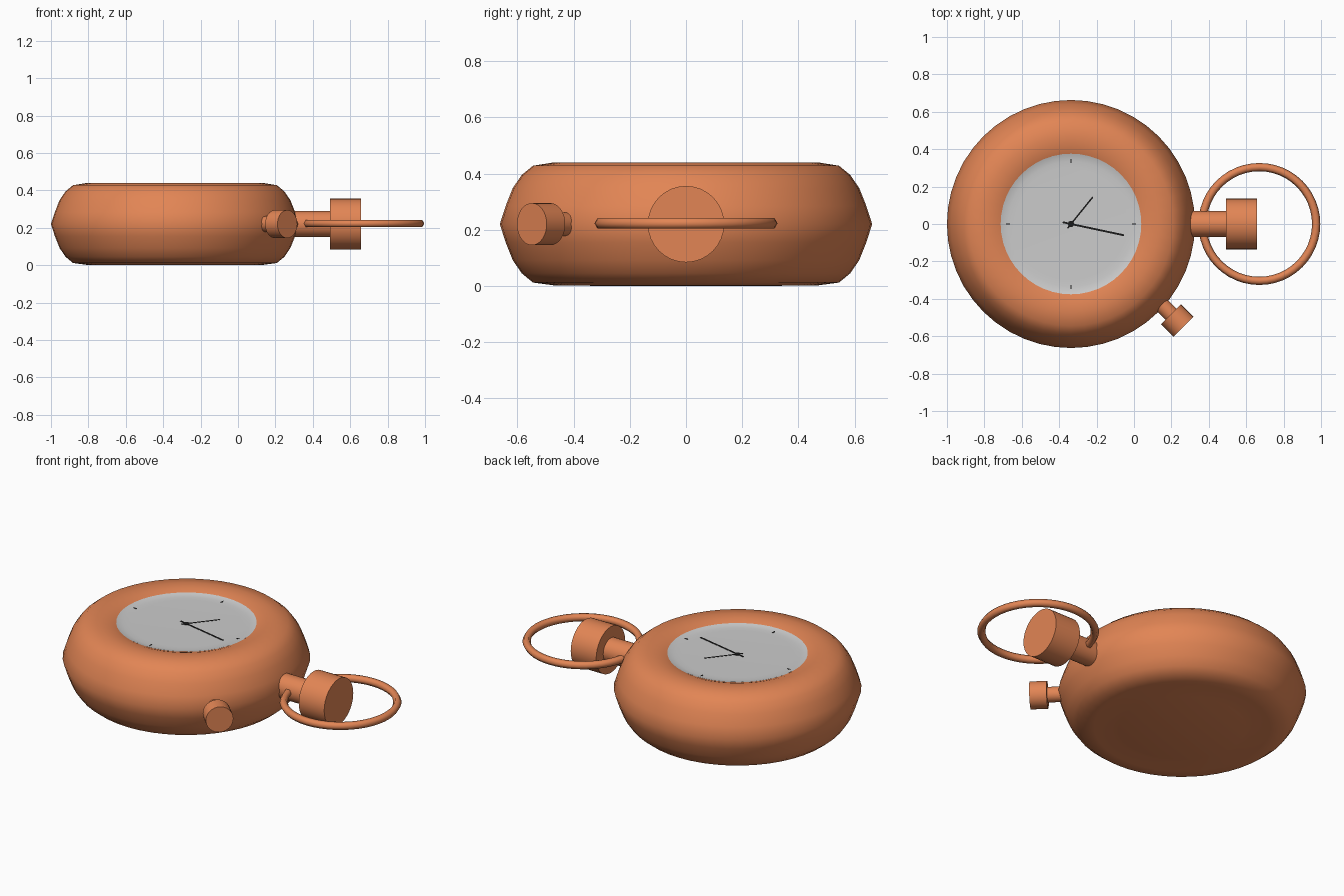
import bpy, bmesh, math
from mathutils import Vector

if "Cube" in bpy.data.objects:
    bpy.data.objects.remove(bpy.data.objects["Cube"])

CX, CZ = -0.337, 0.22          # case axis x, mid height


def material(name, rgb):
    m = bpy.data.materials.new(name)
    m.diffuse_color = (*rgb, 1)
    m.use_nodes = True
    m.node_tree.nodes["Principled BSDF"].inputs["Base Color"].default_value = m.diffuse_color
    return m


COPPER = material("copper", (0.76, 0.235, 0.09))
GREY = material("dial grey", (0.6, 0.6, 0.6))
BLACK = material("black", (0.01, 0.01, 0.01))


def finish(ob, name, mat, angle=40):
    ob.name = name
    ob.data.materials.append(mat)
    bpy.ops.object.select_all(action='DESELECT')
    ob.select_set(True)
    bpy.context.view_layer.objects.active = ob
    bpy.ops.object.shade_smooth_by_angle(angle=math.radians(angle))
    return ob


def lathe(name, profile, mat, n=48):
    """Spin (radius, z) points about the case axis; radius 0 makes a pole."""
    bm = bmesh.new()
    rings = []
    for r, z in profile:
        count = n if r > 0 else 1
        rings.append([bm.verts.new((CX + r * math.cos(2 * math.pi * i / n),
                                    r * math.sin(2 * math.pi * i / n), z))
                      for i in range(count)])
    for a, b in zip(rings, rings[1:]):
        for i in range(n):
            j = (i + 1) % n
            vs = [a[i % len(a)], a[j % len(a)], b[j % len(b)], b[i % len(b)]]
            bm.faces.new(list(dict.fromkeys(vs)))
    me = bpy.data.meshes.new(name)
    bm.to_mesh(me)
    bm.free()
    ob = bpy.data.objects.new(name, me)
    bpy.context.collection.objects.link(ob)
    return finish(ob, name, mat)


def rod(name, start, end, radius):
    a, b = Vector(start), Vector(end)
    bpy.ops.mesh.primitive_cylinder_add(
        vertices=32, radius=radius, depth=(b - a).length, location=(a + b) / 2,
        rotation=(b - a).to_track_quat('Z', 'Y').to_euler())
    return finish(bpy.context.object, name, COPPER)


def marker(name, r0, r1, angle, width, z):
    """Thin flat bar on the dial, from radius r0 to r1."""
    mid = (r0 + r1) / 2
    bpy.ops.mesh.primitive_cube_add(
        size=1, location=(CX + mid * math.cos(angle), mid * math.sin(angle), z),
        rotation=(0, 0, angle))
    ob = bpy.context.object
    ob.scale = (r1 - r0, width, 0.004)
    return finish(ob, name, BLACK)


# Rounded case with a closed back
lathe("case", [(0, 0), (0.34, 0), (0.375, 0.008), (0.47, 0.002), (0.545, 0.012),
               (0.585, 0.045), (0.617, 0.092), (0.642, 0.155), (0.663, CZ),
               (0.642, 0.285), (0.617, 0.348), (0.585, 0.395), (0.545, 0.428),
               (0.47, 0.44), (0.41, 0.436), (0.375, 0.424), (0.365, 0.40)], COPPER)

# Slightly dished dial
lathe("dial", [(0.376, 0.425), (0.36, 0.420), (0.335, 0.417), (0.3, 0.416), (0, 0.416)], GREY)

# Hour ticks and hands
for k in range(4):
    marker("tick", 0.325, 0.352, k * math.pi / 2, 0.007, 0.4165)
marker("hour_hand", -0.03, 0.185, math.radians(51), 0.008, 0.4155)
marker("minute_hand", -0.045, 0.29, math.radians(-12), 0.010, 0.4155)
bpy.ops.mesh.primitive_cylinder_add(vertices=16, radius=0.017, depth=0.004,
                                    location=(CX, 0, 0.416))
finish(bpy.context.object, "hand_hub", BLACK)

# Winding stem and crown
rod("stem", (0.22, 0, CZ), (0.5, 0, CZ), 0.07)
rod("crown", (0.492, 0, CZ), (0.658, 0, CZ), 0.136)

# Side push button, 45 degrees round the case
rod("button_stem", (0.09, -0.375, CZ), (0.205, -0.49, CZ), 0.042)
rod("button_cap", (0.198, -0.483, CZ), (0.264, -0.549, CZ), 0.075)

# Hanging ring
bpy.ops.mesh.primitive_torus_add(major_segments=48, minor_segments=6, major_radius=0.304,
                                 minor_radius=0.022, location=(0.67, 0, 0.223))
finish(bpy.context.object, "hanging_ring", COPPER, 65)
